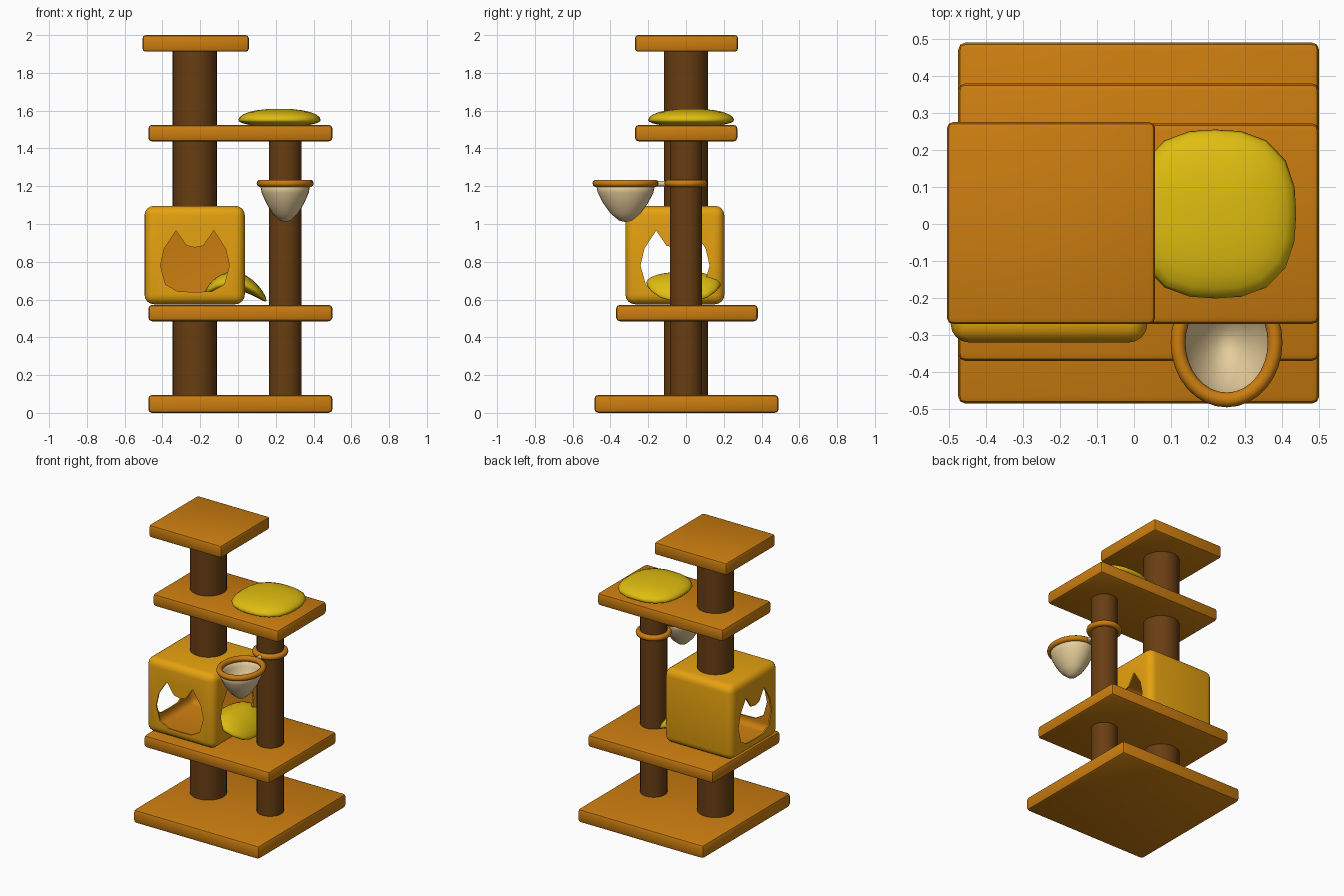
import bpy, bmesh, math
from mathutils import Matrix, Vector

if "Cube" in bpy.data.objects:
    bpy.data.objects.remove(bpy.data.objects["Cube"])


def mat(name, col):
    m = bpy.data.materials.new(name)
    m.diffuse_color = (*col, 1)
    m.use_nodes = True
    m.node_tree.nodes["Principled BSDF"].inputs["Base Color"].default_value = m.diffuse_color
    return m


BOARD = mat("board orange", (0.60, 0.205, 0.005))
BOX = mat("box amber", (0.79, 0.36, 0.005))
POST = mat("post brown", (0.14, 0.048, 0.006))
CUSHION = mat("cushion yellow", (0.74, 0.51, 0.005))
CREAM = mat("basket cream", (0.79, 0.61, 0.33))


def finish(name, bm, mats, smooth=True, angle=40):
    me = bpy.data.meshes.new(name)
    bm.to_mesh(me)
    bm.free()
    ob = bpy.data.objects.new(name, me)
    bpy.context.collection.objects.link(ob)
    for m in mats:
        me.materials.append(m)
    if smooth:
        shade(ob, angle)
    return ob


def shade(ob, angle=40):
    bpy.ops.object.select_all(action='DESELECT')
    ob.select_set(True)
    bpy.context.view_layer.objects.active = ob
    bpy.ops.object.shade_smooth_by_angle(angle=math.radians(angle))


def rounded_box(lo, hi, bevel, segs):
    lo, hi = Vector(lo), Vector(hi)
    bm = bmesh.new()
    bmesh.ops.create_cube(bm, size=1)
    for v in bm.verts:
        v.co = (lo + hi) / 2 + v.co * (hi - lo)
    bmesh.ops.bevel(bm, geom=bm.edges[:], offset=bevel, segments=segs,
                    profile=0.5, affect='EDGES')
    return bm


def cylinder(name, p, q, r, m, n=32):
    p, q = Vector(p), Vector(q)
    d = q - p
    bm = bmesh.new()
    bmesh.ops.create_cone(bm, cap_ends=True, segments=n, radius1=r, radius2=r, depth=d.length,
                          matrix=Matrix.Translation((p + q) / 2) @ d.to_track_quat('Z', 'Y').to_matrix().to_4x4())
    return finish(name, bm, [m])


# Boards
for name, lo, hi, b in [
        ("base_board", (-0.475, -0.485, 0), (0.50, 0.49, 0.095), 0.02),
        ("lower_shelf", (-0.475, -0.37, 0.485), (0.50, 0.38, 0.572), 0.02),
        ("upper_shelf", (-0.475, -0.27, 1.437), (0.50, 0.272, 1.525), 0.02),
        ("top_perch", (-0.505, -0.27, 1.912), (0.057, 0.275, 2.0), 0.016)]:
    finish(name, rounded_box(lo, hi, b, 2), [BOARD])

# Posts
cylinder("wide_post_lower", (-0.229, 0, 0.005), (-0.229, 0, 0.53), 0.117, POST)
cylinder("wide_post_upper", (-0.229, 0, 1.09), (-0.229, 0, 1.95), 0.117, POST)
cylinder("narrow_post", (0.25, 0, 0.005), (0.25, 0, 1.48), 0.086, POST)

# House: outer shell plus inward-facing inner lining
house_lo, house_hi, wall = Vector((-0.495, -0.32, 0.575)), Vector((0.036, 0.203, 1.096)), Vector((0.01,) * 3)
bm = rounded_box(house_lo, house_hi, 0.05, 4)
inner = rounded_box(house_lo + wall, house_hi - wall, 0.042, 4)
vmap = {v: bm.verts.new(v.co) for v in inner.verts}
for f in inner.faces:
    bm.faces.new([vmap[v] for v in reversed(f.verts)]).material_index = 1
inner.free()
house = finish("house", bm, [BOX, BOARD], smooth=False)

# Cat-head openings, cut through the front and both sides
HALF = [(0, 0.64), (0.09, 0.643), (0.155, 0.68), (0.183, 0.78), (0.162, 0.87),
        (0.10, 0.965), (0.045, 0.885), (0, 0.876)]
OUTLINE = HALF + [(-x, z) for x, z in HALF[-2:0:-1]]


def opening(name, to3d, a, b):
    bm = bmesh.new()
    f = bm.faces.new([bm.verts.new(to3d(u, z, a)) for u, z in OUTLINE])
    g = bmesh.ops.extrude_face_region(bm, geom=[f])
    shift = Vector(to3d(0, 0, b)) - Vector(to3d(0, 0, a))
    bmesh.ops.translate(bm, verts=[v for v in g['geom'] if isinstance(v, bmesh.types.BMVert)], vec=shift)
    bmesh.ops.recalc_face_normals(bm, faces=bm.faces)
    ob = finish(name, bm, [BOX], smooth=False)
    ob.hide_render = True
    return ob


cutters = [opening("front_cutter", lambda u, z, d: (-0.228 + u, d, z), -0.5, -0.06),
           opening("side_cutter", lambda u, z, d: (d, -0.058 + u, z), -0.8, 0.4)]
bpy.context.view_layer.objects.active = house
for c in cutters:
    mod = house.modifiers.new("cut", 'BOOLEAN')
    mod.operation = 'DIFFERENCE'
    mod.solver = 'EXACT'
    mod.object = c
    bpy.ops.object.modifier_apply(modifier=mod.name)
for c in cutters:
    bpy.data.objects.remove(c)
shade(house, 35)


# Cushions: squashed, squarish spheres, optionally draped
def cushion(name, centre, half, up, down, sag=0, tilt=0):
    bm = bmesh.new()
    bmesh.ops.create_uvsphere(bm, u_segments=20, v_segments=12, radius=1)
    for v in bm.verts:
        x, y, z = v.co
        r = math.hypot(x, y)
        if r > 1e-6:
            a = math.atan2(y, x)
            k = (abs(math.cos(a)) ** 2.6 + abs(math.sin(a)) ** 2.6) ** (-1 / 2.6)
            x, y = x / r * k * r ** 0.85, y / r * k * r ** 0.85
        z *= up if z > 0 else down
        v.co = (centre[0] + x * half[0], centre[1] + y * half[1],
                centre[2] + z - sag * x * x - tilt * x)
    return finish(name, bm, [CUSHION], angle=80)


cushion("upper_cushion", (0.22, 0.027, 1.55), (0.218, 0.228), 0.06, 0.035)
cushion("draped_cushion", (-0.012, -0.012, 0.69), (0.163, 0.198), 0.055, 0.04, 0.075, 0.02)

# Hanging basket bowl
PROFILE = [(1.0, 1.215), (0.93, 1.165), (0.75, 1.11), (0.5, 1.055), (0.22, 1.018), (0.0, 1.01)]
bm = bmesh.new()
N = 28
rings = [[bm.verts.new((0.25 + 0.134 * r * math.cos(2 * math.pi * i / N),
                        -0.32 + 0.158 * r * math.sin(2 * math.pi * i / N), z)) for i in range(N)]
         for r, z in PROFILE[:-1]]
tip = bm.verts.new((0.25, -0.32, PROFILE[-1][1]))
for a, b in zip(rings, rings[1:]):
    for i in range(N):
        j = (i + 1) % N
        bm.faces.new((a[j], a[i], b[i], b[j]))
for i in range(N):
    bm.faces.new((rings[-1][(i + 1) % N], rings[-1][i], tip))
bmesh.ops.recalc_face_normals(bm, faces=bm.faces)
bowl = finish("basket_bowl", bm, [CREAM], angle=60)
sol = bowl.modifiers.new("thickness", 'SOLIDIFY')
sol.thickness = 0.006

# Basket rim, post collar and the link between them
for name, y, rx, ry in [("basket_rim", -0.32, 0.131, 0.155), ("post_collar", 0, 0.095, 0.095)]:
    bm = bmesh.new()
    n, k, t = 32, 10, 0.02
    grid = [[bm.verts.new((0.25 + (rx + t * math.cos(q)) * math.cos(p),
                           y + (ry + t * math.cos(q)) * math.sin(p), 1.215 + t * math.sin(q)))
             for q in (2 * math.pi * j / k for j in range(k))]
            for p in (2 * math.pi * i / n for i in range(n))]
    for i in range(n):
        for j in range(k):
            i2, j2 = (i + 1) % n, (j + 1) % k
            bm.faces.new((grid[i][j], grid[i2][j], grid[i2][j2], grid[i][j2]))
    finish(name, bm, [BOARD], angle=60)
cylinder("basket_link", (0.25, -0.165, 1.213), (0.25, -0.09, 1.213), 0.014, CREAM, 12)
